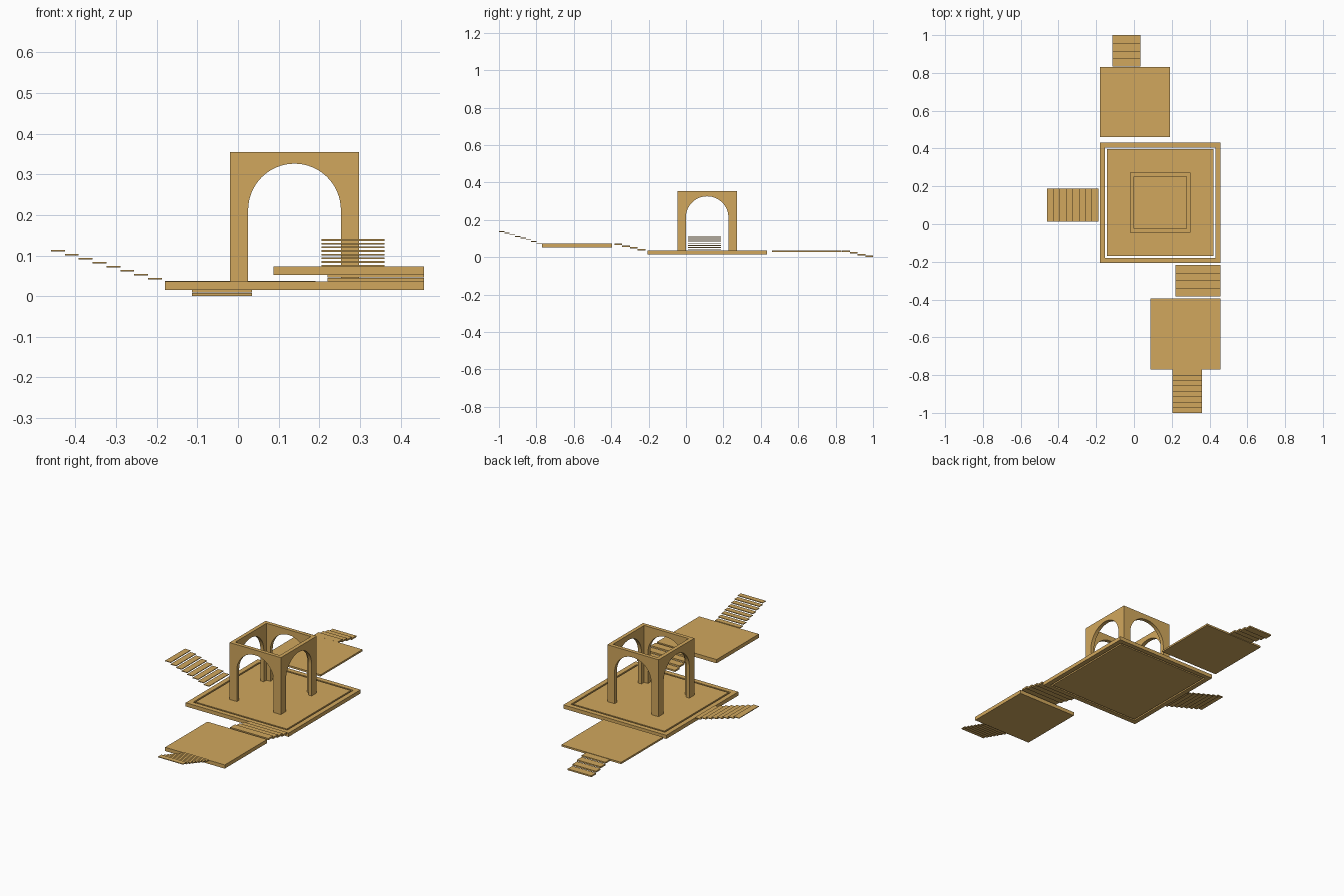
import bpy, bmesh, math

if "Cube" in bpy.data.objects:
    bpy.data.objects.remove(bpy.data.objects["Cube"])

mat = bpy.data.materials.new("sandstone")
mat.diffuse_color = (0.64, 0.39, 0.11, 1)
mat.use_nodes = True
mat.node_tree.nodes["Principled BSDF"].inputs["Base Color"].default_value = mat.diffuse_color
CX, CY = 0.139, 0.113           # centre of the main terrace


def finish(bm, name):
    bmesh.ops.remove_doubles(bm, verts=bm.verts, dist=1e-5)
    bmesh.ops.recalc_face_normals(bm, faces=bm.faces)
    me = bpy.data.meshes.new(name)
    bm.to_mesh(me)
    bm.free()
    me.materials.append(mat)
    ob = bpy.data.objects.new(name, me)
    bpy.context.collection.objects.link(ob)
    return ob


def add_box(bm, x0, x1, y0, y1, z0, z1):
    vs = bmesh.ops.create_cube(bm, size=1)["verts"]
    for v in vs:
        v.co = ((x0 + x1) / 2 + v.co.x * (x1 - x0),
                (y0 + y1) / 2 + v.co.y * (y1 - y0),
                (z0 + z1) / 2 + v.co.z * (z1 - z0))


def slab(name, *dims):
    bm = bmesh.new()
    add_box(bm, *dims)
    finish(bm, name)


def stairs(name, axis, side, start, end, n, z_first, z_last, thick):
    """Floating treads along an axis; z values are tread tops."""
    bm = bmesh.new()
    run = (end - start) / n
    for i in range(n):
        a, b = sorted((start + run * i, start + run * (i + 1)))
        top = z_first + (z_last - z_first) * i / (n - 1)
        if axis == "x":
            add_box(bm, a, b, *side, top - thick, top)
        else:
            add_box(bm, *side, a, b, top - thick, top)
    finish(bm, name)


def terrace_border(half, inner, z0, z1):
    """Square ring around the main floor."""
    bm = bmesh.new()
    signs = [(-1, -1), (1, -1), (1, 1), (-1, 1)]
    rings = [[bm.verts.new((CX + sx * h, CY + sy * h, z)) for sx, sy in signs]
             for h, z in ((half, z0), (half, z1), (inner, z1), (inner, z0))]
    for k in range(4):
        r, s = rings[k], rings[(k + 1) % 4]
        for i in range(4):
            j = (i + 1) % 4
            bm.faces.new((r[i], r[j], s[j], s[i]))
    finish(bm, "terrace_border")


def arch_pavilion(half, thick, radius, z0, spring, z1, seg=32):
    """Four mitred walls, each with a round-topped opening."""
    bm = bmesh.new()
    arc = [(radius * math.cos(math.pi * (1 - i / seg)),
            spring + radius * math.sin(math.pi * i / seg)) for i in range(seg + 1)]
    opening = [(-radius, z0)] + arc + [(radius, z0)]
    for q in range(4):
        c, s = round(math.cos(q * math.pi / 2)), round(math.sin(q * math.pi / 2))

        def skin(h):
            pts = opening + [(h, z0), (h, z1), (-h, z1), (-h, z0)]
            return [bm.verts.new((CX + c * u + s * h, CY + s * u - c * h, z))
                    for u, z in pts]
        out, inn = skin(half), skin(half - thick)
        bm.faces.new(out)
        bm.faces.new(inn[::-1])
        n = len(out)
        for i in range(n):
            if i in (n - 4, n - 2):      # mitre joints stay open
                continue
            j = (i + 1) % n
            bm.faces.new((out[i], inn[i], inn[j], out[j]))
    ob = finish(bm, "arch_pavilion")
    bpy.context.view_layer.objects.active = ob
    ob.select_set(True)
    bpy.ops.object.shade_smooth_by_angle(angle=math.radians(25))


# Main terrace: floor inset in a border with a narrow gap
terrace_border(0.319, 0.292, 0.015, 0.036)
slab("terrace_floor", CX - 0.283, CX + 0.283, CY - 0.283, CY + 0.283, 0.015, 0.036)

# Pavilion with four arches
arch_pavilion(0.159, 0.021, 0.114, 0.036, 0.212, 0.355)

# Landings
slab("front_landing", 0.087, 0.457, -0.77, -0.395, 0.052, 0.073)
slab("back_landing", -0.18, 0.19, 0.46, 0.832, 0.027, 0.037)

# Stairs
stairs("left_stairs", "x", (0.012, 0.187), -0.187, -0.46, 8, 0.0445, 0.114, 0.004)
stairs("middle_stairs", "y", (0.22, 0.457), -0.217, -0.383, 4, 0.045, 0.073, 0.009)
stairs("front_stairs", "y", (0.205, 0.36), -0.77, -1.0, 8, 0.077, 0.14, 0.004)
stairs("back_stairs", "y", (-0.113, 0.034), 0.834, 1.0, 4, 0.036, 0.008, 0.008)
